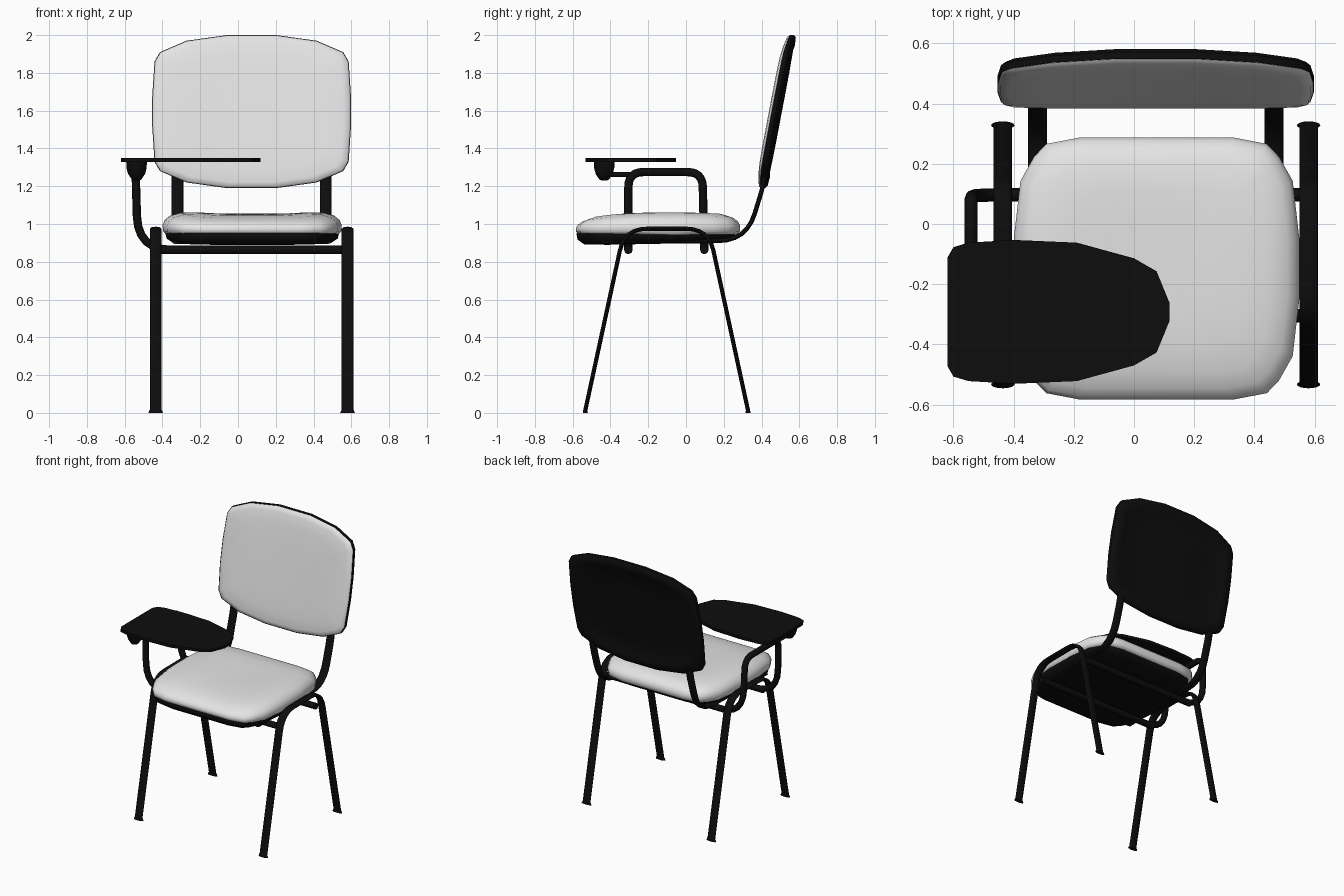
import bpy, bmesh, math
from mathutils import Vector

if "Cube" in bpy.data.objects:
    bpy.data.objects.remove(bpy.data.objects["Cube"], do_unlink=True)


def material(name, value):
    m = bpy.data.materials.new(name)
    m.use_nodes = True
    colour = (value, value, value, 1)
    m.diffuse_color = colour
    m.node_tree.nodes["Principled BSDF"].inputs["Base Color"].default_value = colour
    return m


BLACK = material("black frame", 0.004)
FABRIC = material("light grey fabric", 0.78)
CX = 0.075          # centre line of the chair


def finish(obj, mat, angle=40):
    obj.data.materials.clear()
    obj.data.materials.append(mat)
    bpy.ops.object.select_all(action='DESELECT')
    obj.select_set(True)
    bpy.context.view_layer.objects.active = obj
    bpy.ops.object.shade_smooth_by_angle(angle=math.radians(angle))
    return obj


def mesh_object(name, bm, mat, angle=40):
    bmesh.ops.recalc_face_normals(bm, faces=bm.faces)
    me = bpy.data.meshes.new(name)
    bm.to_mesh(me)
    bm.free()
    obj = bpy.data.objects.new(name, me)
    bpy.context.collection.objects.link(obj)
    return finish(obj, mat, angle)


def mirrored(quarter):
    """Close an outline from its first quarter, which runs top to side."""
    right = quarter + [(u, -v) for u, v in reversed(quarter) if v > 0]
    return right + [(-u, v) for u, v in reversed(right)]


def pad(name, outline, levels, place, mat, angle=50):
    """Loft rings of a scaled outline; place maps (u, v, level) to a point."""
    bm = bmesh.new()
    rings = [[bm.verts.new(place(u * s, v * s, h)) for u, v in outline]
             for s, h in levels]
    n = len(outline)
    for a, b in zip(rings, rings[1:]):
        for i in range(n):
            j = (i + 1) % n
            bm.faces.new((a[i], a[j], b[j], b[i]))
    bm.faces.new(rings[0])
    bm.faces.new(rings[-1])
    return mesh_object(name, bm, mat, angle)


def rounded(points, radii, steps=6):
    """Round the inner corners of a path."""
    pts = [Vector(p) for p in points]
    out = [pts[0]]
    for a, b, c, r in zip(pts, pts[1:], pts[2:], radii):
        p = b + (a - b).normalized() * r
        q = b + (c - b).normalized() * r
        for k in range(steps + 1):
            t = k / steps
            out.append(p * (1 - t) ** 2 + b * 2 * t * (1 - t) + q * t * t)
    return out + [pts[-1]]


def tube(name, path, radius, x=0, widen=1):
    """Sweep a tube; widen flattens it into an oval across x."""
    cu = bpy.data.curves.new(name, 'CURVE')
    cu.dimensions = '3D'
    cu.bevel_depth = radius
    cu.bevel_resolution = 2
    cu.use_fill_caps = True
    sp = cu.splines.new('POLY')
    sp.points.add(len(path) - 1)
    for pt, co in zip(sp.points, path):
        pt.co = (*co, 1)
    obj = bpy.data.objects.new(name, cu)
    bpy.context.collection.objects.link(obj)
    obj.location.x = x
    obj.scale.x = widen
    bpy.ops.object.select_all(action='DESELECT')
    obj.select_set(True)
    bpy.context.view_layer.objects.active = obj
    bpy.ops.object.convert(target='MESH')
    return finish(bpy.context.view_layer.objects.active, BLACK, 50)


# Seat: saddle-shaped cushion on a shallow black pan
seat_outline = mirrored([(0.255, 0.433), (0.365, 0.412), (0.405, 0.37),
                         (0.45, 0.29), (0.472, 0.1)])


def seat_top(u, v, h):
    lift = max(0, (h - 0.95) / 0.09)
    droop = 0.025 * (min(v, 0) / 0.43) ** 2
    return (CX + u, v - 0.148, h + lift * (0.022 * (u / 0.47) ** 2 - droop))


def seat_under(u, v, h):
    return (CX + u, v - 0.158, h + 0.02 * v)


pad("seat_cushion", seat_outline,
    [(0.97, 0.945), (1, 0.96), (1.005, 0.985), (0.98, 1.008), (0.92, 1.028),
     (0.8, 1.045), (0.6, 1.052), (0.35, 1.052), (0.1, 1.05)], seat_top, FABRIC)
pad("seat_pan", seat_outline,
    [(0.96, 0.965), (0.975, 0.955), (0.96, 0.925), (0.88, 0.9), (0.6, 0.895)],
    seat_under, BLACK)

# Backrest: leaning, slightly wrapped shell with a fabric pad
back_outline = mirrored([(0.13, 0.405), (0.345, 0.375), (0.485, 0.315),
                         (0.514, 0.265), (0.526, 0.08)])


def back_place(u, v, d):
    return (CX - 0.003 + u, 0.508 + 0.19 * v + d - 0.02 * (u / 0.526) ** 2, 1.595 + v)


pad("backrest_cushion", back_outline,
    [(0.98, -0.025), (0.995, -0.035), (0.98, -0.045), (0.92, -0.052),
     (0.75, -0.058), (0.45, -0.06), (0.15, -0.06)], back_place, FABRIC)
pad("backrest_shell", back_outline,
    [(0.97, -0.036), (1, -0.034), (1, -0.012), (0.97, 0), (0.86, 0.003),
     (0.84, -0.002), (0.5, 0), (0.15, 0)], back_place, BLACK)

# Leg arches with feet, and the seat rails that rise into the backrest
leg_path = rounded([(0, -0.535, 0.005), (0, -0.325, 0.975),
                    (0, 0.12, 0.975), (0, 0.33, 0.005)], [0.12, 0.12])
rail_path = rounded([(0, -0.45, 0.905), (0, 0.32, 0.912), (0, 0.405, 1.19),
                     (0, 0.45, 1.42)], [0.15, 0.04])
for side, sx in (("right", -1), ("left", 1)):
    leg_x = CX - 0.003 + sx * 0.508
    tube(side + "_leg_arch", leg_path, 0.011, leg_x, 2.8)
    tube(side + "_back_rail", rail_path, 0.012, CX - 0.003 + sx * 0.393, 2.6)
    for end, y in (("front", -0.533), ("rear", 0.328)):
        bm = bmesh.new()
        bmesh.ops.create_cone(bm, cap_ends=True, segments=16,
                              radius1=1, radius2=0.85, depth=1)
        for vert in bm.verts:
            vert.co = (leg_x + vert.co.x * 0.039, y + vert.co.y * 0.013,
                       (vert.co.z + 0.5) * 0.014)
        mesh_object(f"{side}_{end}_foot", bm, BLACK)

# Cross bars under the seat
FRONT_Y, REAR_Y, BAR_Z = -0.305, 0.097, 0.863
for end, y in (("front", FRONT_Y), ("rear", REAR_Y)):
    tube(end + "_cross_bar", [Vector((-0.42, y, BAR_Z)), Vector((0.57, y, BAR_Z))], 0.023)

# Arm loop carrying the writing tablet
ARM_X = -0.542
tube("arm_loop", rounded(
    [(-0.3, FRONT_Y, BAR_Z), (-0.53, FRONT_Y, BAR_Z), (ARM_X, FRONT_Y, 1.275),
     (ARM_X, REAR_Y - 0.01, 1.275), (-0.53, REAR_Y, BAR_Z), (-0.3, REAR_Y, BAR_Z)],
    [0.18, 0.08, 0.08, 0.18]), 0.022)

# Tablet hinge: stub rod and rounded bracket
tube("hinge_rod", [Vector((ARM_X, -0.43, 1.262)), Vector((ARM_X, -0.28, 1.262))], 0.013)
circle = [(math.cos(i * math.pi / 8), math.sin(i * math.pi / 8)) for i in range(16)]
pad("hinge_bracket", circle,
    [(0.055, 1.332), (0.053, 1.295), (0.045, 1.265), (0.025, 1.235), (0.015, 1.23)],
    lambda u, v, h: (-0.537 + u, -0.433 + v, h), BLACK)

# Writing tablet: tapered board with a rounded tip
half = [(-0.62, 0.18), (-0.6, 0.215), (-0.55, 0.23), (-0.4, 0.239), (-0.19, 0.23),
        (0, 0.178), (0.075, 0.135), (0.118, 0.03)]
board = half + [(x, -y) for x, y in reversed(half)]
pad("writing_tablet", board, [(1, 1.329), (1, 1.349)],
    lambda u, v, h: (u, v - 0.292, h), BLACK, 30)
